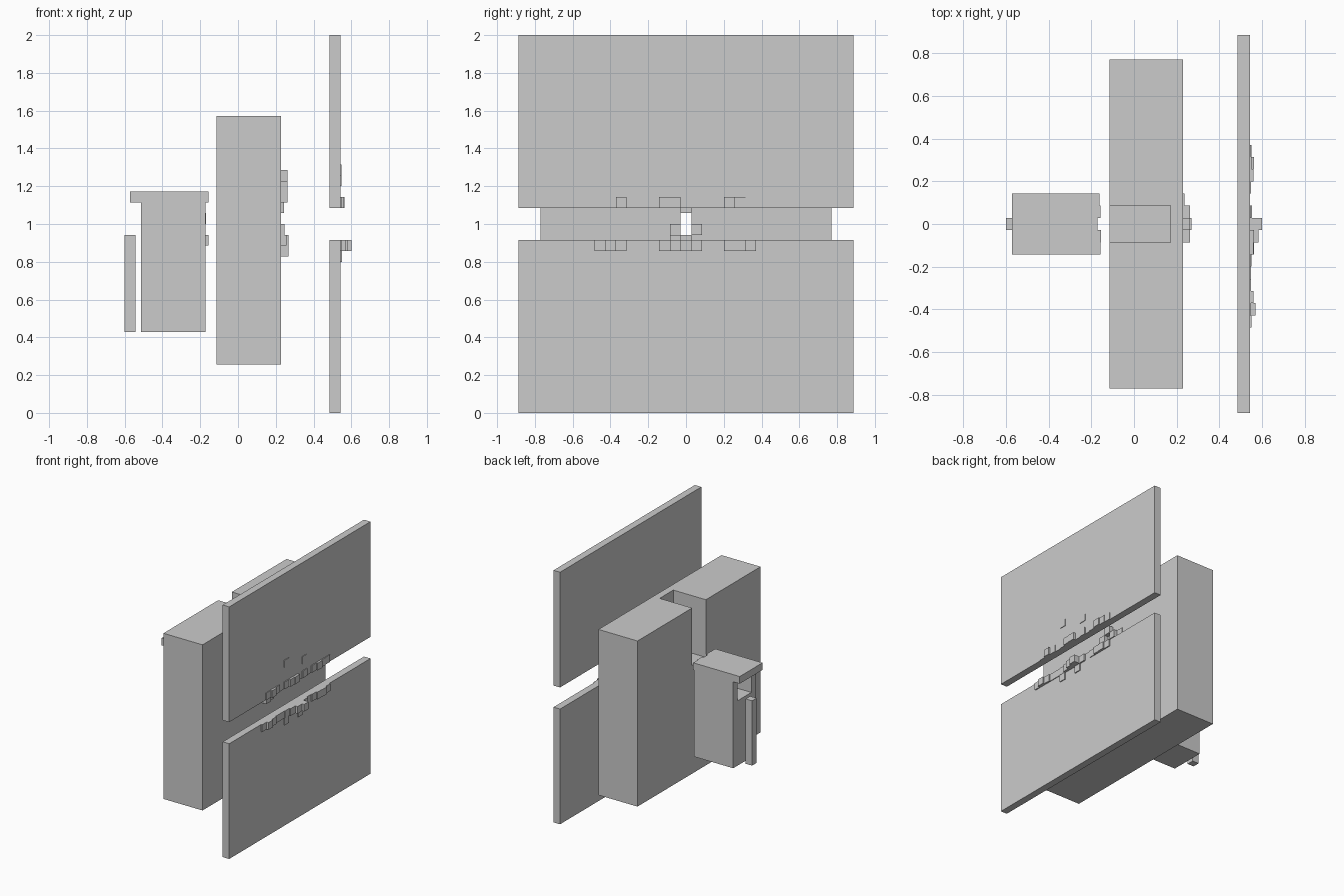
import bpy, bmesh

if "Cube" in bpy.data.objects:
    bpy.data.objects.remove(bpy.data.objects["Cube"])

U = 2 / 35  # one grid cell of the blocky model


def boxes(name, ranges):
    """One object made of boxes given as (x0, x1, y0, y1, z0, z1) in grid cells."""
    bm = bmesh.new()
    for x0, x1, y0, y1, z0, z1 in ranges:
        verts = bmesh.ops.create_cube(bm, size=1)["verts"]
        for v in verts:
            v.co.x = U * ((x0 + x1) / 2 + v.co.x * (x1 - x0))
            v.co.y = U * ((y0 + y1) / 2 + v.co.y * (y1 - y0))
            v.co.z = U * ((z0 + z1) / 2 + v.co.z * (z1 - z0))
    mesh = bpy.data.meshes.new(name)
    bm.to_mesh(mesh)
    bm.free()
    obj = bpy.data.objects.new(name, mesh)
    bpy.context.collection.objects.link(obj)
    return obj


def cut(obj, *ranges):
    """Subtract boxes from an object."""
    for r in ranges:
        cutter = boxes("cutter", [r])
        mod = obj.modifiers.new("cut", "BOOLEAN")
        mod.operation, mod.solver, mod.object = "DIFFERENCE", "EXACT", cutter
        bpy.context.view_layer.objects.active = obj
        bpy.ops.object.modifier_apply(modifier=mod.name)
        bpy.data.objects.remove(cutter)


def chips(name, x, cells):
    """Small raised cells on a +x face: (column, row bottom, height above face)."""
    boxes(name, [(x - 0.1, x + h, c - 0.5, c + 0.5, z, z + 1) for c, z, h in cells])


# Screen halves with an open gap between them
boxes("lower_screen", [(8.5, 9.5, -15.5, 15.5, 0, 16)])
boxes("upper_screen", [(8.5, 9.5, -15.5, 15.5, 19, 35)])

# Middle block: top slot open to the back, narrow hole right through
block = boxes("middle_block", [(-2, 4, -13.5, 13.5, 4.5, 27.5)])
cut(block, (-3, 3, -1.5, 1.5, 19.5, 29), (-3, 5, -0.5, 0.5, 16.5, 18.5))

# Small stand: chamber under the lid, narrow hole in its front wall
stand = boxes("stand_body", [(-9, -3, -2.5, 2.5, 7.5, 19.5)])
cut(stand, (-10, -4, -1.5, 1.5, 16.5, 20), (-5, -2, -0.5, 0.5, 16.5, 18.5))
boxes("stand_lid", [(-10, -3, -2.5, 2.5, 19.5, 20.5)])
boxes("rear_post", [(-10.5, -9.5, -0.5, 0.5, 7.5, 16.5)])

# Raised chips on each +x face
chips("stand_chips", -3, [
    (-2, 19.5, .25), (-1, 19.5, .28), (1, 19.5, .25), (2, 19.5, .15),
    (-1, 15.5, .28), (1, 15.5, .25), (1, 17.5, .05)])
chips("block_chips", 4, [
    (0, 18.5, .25), (-1, 19.5, .6), (-1, 20.5, .6), (1, 19.5, .4),
    (1, 20.5, .6), (0, 21.5, .6), (2, 20.5, .15),
    (1, 16.5, .3), (-1, 16.5, .3), (-1, 15.5, .5), (0, 15.5, .7),
    (0, 14.5, .7), (1, 14.5, .5)])
chips("upper_screen_chips", 9.5, [
    (-7, 19, .1), (-6, 19, .3), (-5, 19, .1), (-3, 19, .1), (-2, 19, .3),
    (-1, 19, .35), (1, 19, .1), (3, 19, .1), (4, 19, .3), (5, 19, .15),
    (6, 19, .1), (-3, 22, .08), (1, 21, .08)])
chips("lower_screen_chips", 9.5, [
    (-8, 15, .15), (-7, 15, .45), (-6, 15, .25), (-5, 15, .1), (-4, 15, .1),
    (-3, 15, .15), (-2, 15, .35), (-1, 15, .7), (0, 15, 1), (1, 15, .2),
    (3, 15, .1), (4, 15, .3), (5, 15, .35), (6, 15, .15),
    (-3, 14, .12), (0, 14, .12)])
